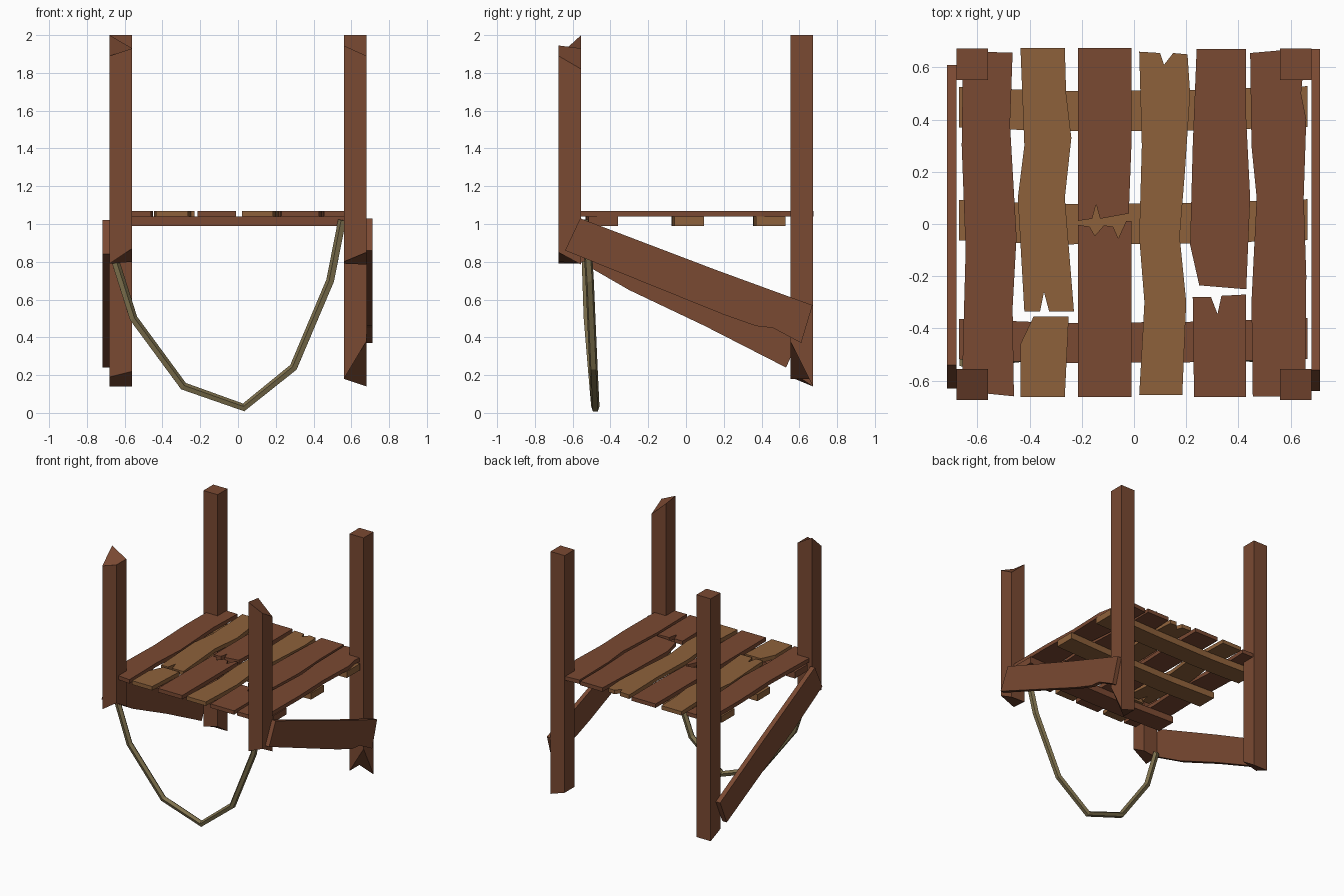
import bpy, bmesh, math
from mathutils import Vector


def material(name, rgb):
    m = bpy.data.materials.new(name)
    m.diffuse_color = (*rgb, 1)
    return m


DARK = material("dark wood", (0.195, 0.067, 0.032))
LIGHT = material("light wood", (0.27, 0.12, 0.043))
ROPE = material("rope fibre", (0.21, 0.165, 0.075))


def loft(name, rings, mat):
    """Skin matching rings of points and cap both ends."""
    bm = bmesh.new()
    vs = [[bm.verts.new(p) for p in r] for r in rings]
    n = len(vs[0])
    for a, b in zip(vs, vs[1:]):
        for i in range(n):
            j = (i + 1) % n
            bm.faces.new((a[i], a[j], b[j], b[i]))
    bm.faces.new(vs[0][::-1])
    bm.faces.new(vs[-1])
    bmesh.ops.recalc_face_normals(bm, faces=bm.faces)
    me = bpy.data.meshes.new(name)
    bm.to_mesh(me)
    bm.free()
    me.materials.append(mat)
    ob = bpy.data.objects.new(name, me)
    bpy.context.collection.objects.link(ob)
    return ob


def slab(name, outline, mat, z0=1.04, z1=1.07):
    loft(name, [[(x, y, z) for x, y in outline] for z in (z0, z1)], mat)


def side_board(name, outline, x0, x1):
    loft(name, [[(x, y, z) for y, z in outline] for x in (x0, x1)], DARK)


# Posts with broken ends; corner heights run front-left, front-right, back-right, back-left
def post(name, x, y, bottom, top):
    w = 0.12
    corners = [(x, y), (x + w, y), (x + w, y + w), (x, y + w)]
    loft(name, [[(*c, z) for c, z in zip(corners, zs)] for zs in (bottom, top)], DARK)


post("front_left_post", -0.68, -0.675, (0.79, 0.87, 0.80, 0.79), (1.89, 1.93, 1.93, 2.0))
post("front_right_post", 0.56, -0.675, (0.80, 0.85, 0.785, 0.79), (1.945, 1.89, 1.82, 1.93))
post("back_left_post", -0.68, 0.552, (0.19, 0.22, 0.14, 0.14), (2, 2, 2, 2))
post("back_right_post", 0.56, 0.552, (0.18, 0.38, 0.14, 0.18), (2, 2, 2, 2))

# Cross beams under the planks
for name, y, mat in (("front_beam", -0.445, DARK), ("middle_beam", 0.01, LIGHT),
                     ("back_beam", 0.443, LIGHT)):
    slab(name, [(-0.67, y - 0.073), (-0.3, y - 0.088), (0.2, y - 0.085), (0.665, y - 0.072),
                (0.665, y + 0.085), (0.2, y + 0.07), (-0.3, y + 0.066), (-0.67, y + 0.082)],
         mat, 0.99, 1.04)

# Worn and snapped planks, left to right
slab("plank_1", [(-0.655, 0.66), (-0.465, 0.657), (-0.475, 0.38), (-0.45, -0.05), (-0.465, -0.32),
                 (-0.46, -0.66), (-0.56, -0.65), (-0.66, -0.65), (-0.645, -0.1), (-0.66, 0.3)], DARK)
slab("plank_2_back", [(-0.435, 0.675), (-0.265, 0.675), (-0.26, 0.5), (-0.24, 0.33), (-0.265, 0.1),
                      (-0.23, -0.335), (-0.325, -0.335), (-0.345, -0.26), (-0.36, -0.335),
                      (-0.42, -0.335), (-0.445, 0.1), (-0.42, 0.3)], LIGHT)
slab("plank_2_front", [(-0.385, -0.355), (-0.25, -0.355), (-0.265, -0.662), (-0.435, -0.662),
                       (-0.435, -0.46)], LIGHT)
slab("plank_3_back", [(-0.215, 0.675), (-0.01, 0.675), (-0.01, 0.3), (-0.02, 0.04), (-0.13, 0.02),
                      (-0.145, 0.075), (-0.16, 0.02), (-0.215, 0.012)], DARK)
slab("plank_3_front", [(-0.215, -0.003), (-0.17, -0.01), (-0.15, -0.045), (-0.115, -0.005),
                       (-0.08, -0.01), (-0.06, -0.055), (-0.03, 0.012), (-0.01, 0.012),
                       (-0.01, -0.662), (-0.215, -0.662)], DARK)
slab("plank_4", [(0.02, 0.66), (0.1, 0.655), (0.115, 0.61), (0.15, 0.655), (0.205, 0.65),
                 (0.215, 0.5), (0.195, 0.2), (0.175, -0.05), (0.2, -0.3), (0.185, -0.655),
                 (0.02, -0.655), (0.04, -0.3), (0.02, -0.05), (0.03, 0.3)], LIGHT)
slab("plank_5_back", [(0.24, 0.67), (0.43, 0.67), (0.43, 0.4), (0.445, 0.1), (0.43, -0.25),
                      (0.25, -0.235), (0.215, -0.08), (0.225, 0.3)], DARK)
slab("plank_5_front", [(0.225, -0.28), (0.295, -0.28), (0.32, -0.345), (0.335, -0.275),
                       (0.43, -0.27), (0.43, -0.662), (0.23, -0.662)], DARK)
slab("plank_6", [(0.445, 0.655), (0.56, 0.665), (0.655, 0.66), (0.64, 0.5), (0.66, 0.4),
                 (0.65, 0.1), (0.66, -0.2), (0.655, -0.66), (0.455, -0.66), (0.45, -0.3),
                 (0.47, 0.1), (0.45, 0.3)], DARK)

# Sloping side boards
side_board("right_side_board", [(-0.56, 1.03), (-0.64, 0.86), (0.2, 0.52), (0.37, 0.46),
                                (0.46, 0.45), (0.61, 0.37), (0.67, 0.57), (0.15, 0.76)], 0.68, 0.712)
side_board("left_side_board", [(-0.54, 1.02), (-0.63, 0.84), (-0.3, 0.65), (0.1, 0.46),
                               (0.53, 0.24), (0.61, 0.42), (0.1, 0.69)], -0.717, -0.68)

# Hanging rope with mitred joints
path = [Vector(p) for p in [(-0.65, -0.53, 0.80), (-0.555, -0.52, 0.50), (-0.29, -0.49, 0.14),
                            (0.03, -0.48, 0.027), (0.295, -0.49, 0.24), (0.49, -0.51, 0.70),
                            (0.553, -0.53, 1.02)]]
rings = []
for i, p in enumerate(path):
    before = (p - path[max(i - 1, 0)]).normalized()
    after = (path[min(i + 1, len(path) - 1)] - p).normalized()
    t = (before + after).normalized()
    side = t.cross(Vector((0, 1, 0))).normalized()
    out = side.cross(t)
    rings.append([p + 0.023 * (side * math.cos(a) + out * math.sin(a))
                  for a in (k * math.tau / 5 for k in range(5))])
loft("hanging_rope", rings, ROPE)
